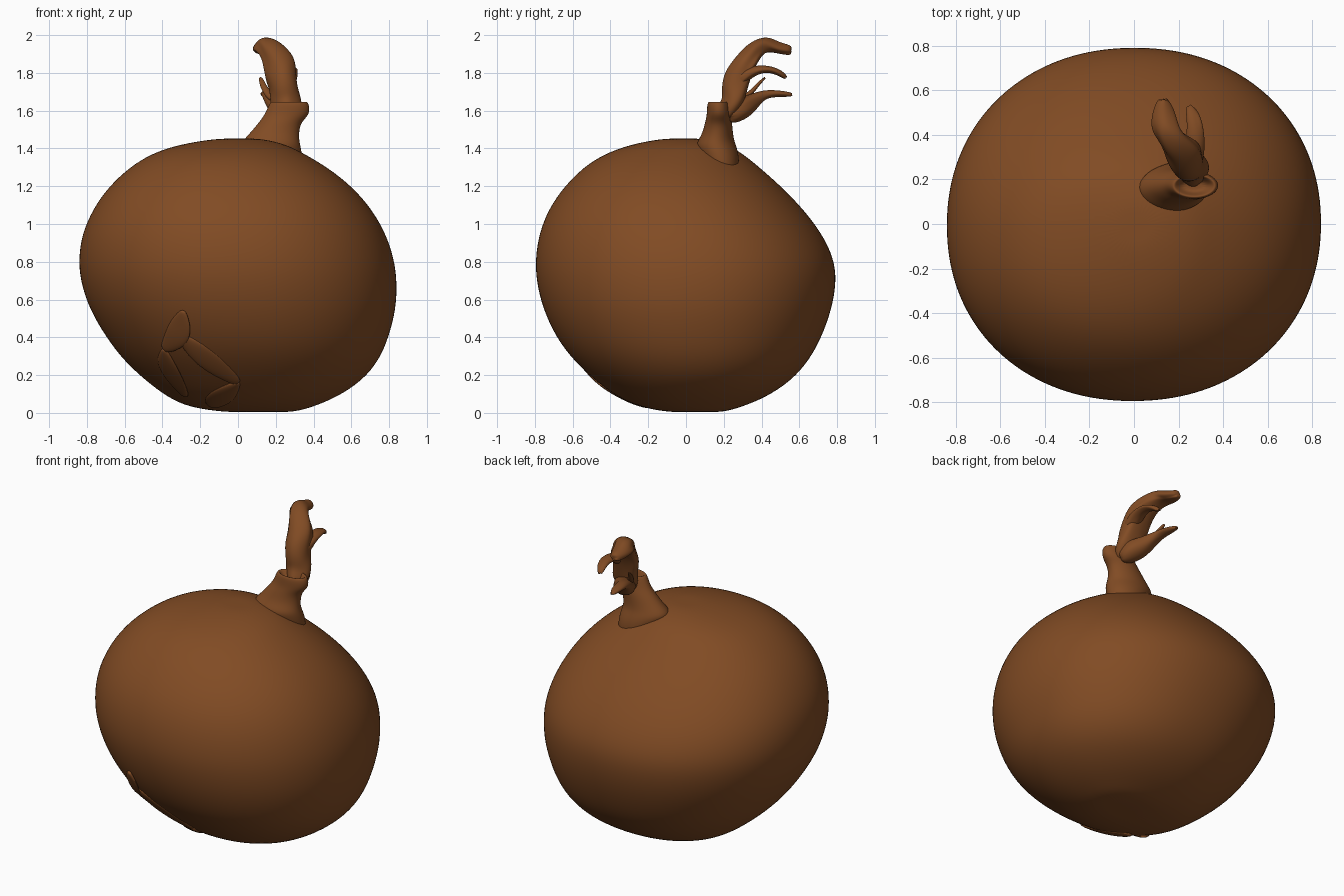
import bpy, bmesh, math, random
from mathutils import Vector

random.seed(4)
skin = bpy.data.materials.new("onion_brown")
skin.diffuse_color = (0.22, 0.071, 0.0175, 1)


def skin_rings(name, rings, levels):
    """Bridge a list of vertex rings, cap both ends and smooth."""
    bm = bmesh.new()
    loops = [[bm.verts.new(p) for p in ring] for ring in rings]
    n = len(loops[0])
    for a, b in zip(loops, loops[1:]):
        for i in range(n):
            j = (i + 1) % n
            bm.faces.new((a[i], a[j], b[j], b[i]))
    caps = [bm.faces.new(loops[0][::-1]), bm.faces.new(loops[-1])]
    bmesh.ops.poke(bm, faces=caps)
    bmesh.ops.recalc_face_normals(bm, faces=bm.faces)
    for f in bm.faces:
        f.smooth = True
    mesh = bpy.data.meshes.new(name)
    bm.to_mesh(mesh)
    bm.free()
    mesh.materials.append(skin)
    ob = bpy.data.objects.new(name, mesh)
    bpy.context.collection.objects.link(ob)
    sub = ob.modifiers.new("smooth", 'SUBSURF')
    sub.levels = sub.render_levels = levels
    return ob


def slices(name, rows, sides, levels, power=2.0):
    """Horizontal oval slices: z, x min, x max, y min, y max."""
    def wave(v):
        return math.copysign(abs(v) ** (2 / power), v)
    rings = []
    for z, x0, x1, y0, y1 in rows:
        rings.append([((x0 + x1) / 2 + (x1 - x0) / 2 * wave(math.cos(t)),
                       (y0 + y1) / 2 + (y1 - y0) / 2 * wave(math.sin(t)), z)
                      for t in (2 * math.pi * i / sides for i in range(sides))])
    return skin_rings(name, rings, levels)


def blade(name, path, side=(1, 0, 0), ragged=0.0, curl=0.0):
    """Flattened tube along a path of x, y, z, half width, half thickness."""
    pts = [Vector(p[:3]) for p in path]
    rings = []
    for k, p in enumerate(path):
        tan = (pts[min(k + 1, len(pts) - 1)] - pts[max(k - 1, 0)]).normalized()
        s = Vector(side)
        s = (s - tan * s.dot(tan)).normalized()
        nrm = tan.cross(s)
        ring = []
        for i in range(12):
            t = 2 * math.pi * i / 12
            c = math.cos(t)
            w = p[3] * (1 + random.uniform(-ragged, ragged))
            ring.append(pts[k] + s * c * w + nrm * (math.sin(t) * p[4] + curl * p[3] * (c * c - 0.5))
                        + tan * random.uniform(-ragged, ragged) * 0.06)
        rings.append(ring)
    return skin_rings(name, rings, 2)


# Bulb, leaning slightly
bulb = [
    (0.004, -0.08, 0.30, -0.10, 0.20), (0.03, -0.26, 0.39, -0.24, 0.29),
    (0.08, -0.37, 0.52, -0.36, 0.42), (0.17, -0.49, 0.66, -0.48, 0.56),
    (0.28, -0.61, 0.75, -0.60, 0.655), (0.40, -0.70, 0.80, -0.69, 0.72),
    (0.55, -0.79, 0.84, -0.76, 0.775), (0.70, -0.838, 0.845, -0.796, 0.80),
    (0.82, -0.847, 0.828, -0.80, 0.785), (0.95, -0.828, 0.785, -0.78, 0.722),
    (1.08, -0.77, 0.71, -0.73, 0.622), (1.20, -0.685, 0.605, -0.645, 0.505),
    (1.30, -0.575, 0.475, -0.545, 0.39), (1.37, -0.465, 0.355, -0.435, 0.305),
    (1.42, -0.32, 0.26, -0.30, 0.22), (1.452, -0.12, 0.13, -0.13, 0.10)]
slices("bulb", bulb, 40, 2, 2.12)

# Neck flaring out of the bulb, with a hollow torn rim
slices("neck", [
    (1.25, 0.12, 0.34, 0.12, 0.28), (1.35, 0.07, 0.345, 0.08, 0.285),
    (1.41, 0.015, 0.335, 0.05, 0.27), (1.44, 0.02, 0.328, 0.06, 0.258),
    (1.48, 0.06, 0.325, 0.085, 0.25), (1.54, 0.11, 0.335, 0.10, 0.245),
    (1.58, 0.14, 0.385, 0.11, 0.24), (1.64, 0.165, 0.378, 0.11, 0.23),
    (1.655, 0.18, 0.36, 0.125, 0.22), (1.60, 0.21, 0.33, 0.14, 0.20)], 16, 2)

# Withered leaves curling backwards
blade("main_leaf", [
    (0.27, 0.20, 1.57, 0.06, 0.05), (0.255, 0.26, 1.64, 0.08, 0.06),
    (0.25, 0.265, 1.71, 0.085, 0.07), (0.235, 0.28, 1.78, 0.09, 0.075),
    (0.22, 0.325, 1.85, 0.095, 0.06), (0.175, 0.37, 1.92, 0.07, 0.05),
    (0.14, 0.425, 1.95, 0.06, 0.045), (0.13, 0.49, 1.925, 0.05, 0.03),
    (0.13, 0.56, 1.915, 0.03, 0.03)], ragged=0.25, curl=0.3)
blade("right_leaf", [
    (0.26, 0.26, 1.74, 0.05, 0.04), (0.275, 0.34, 1.81, 0.05, 0.03),
    (0.275, 0.44, 1.825, 0.035, 0.018), (0.26, 0.50, 1.80, 0.028, 0.018),
    (0.25, 0.525, 1.775, 0.014, 0.012)], ragged=0.2)
blade("low_leaf", [
    (0.29, 0.22, 1.57, 0.05, 0.05), (0.25, 0.28, 1.605, 0.075, 0.065),
    (0.20, 0.34, 1.635, 0.06, 0.05), (0.16, 0.41, 1.69, 0.035, 0.022),
    (0.15, 0.50, 1.69, 0.033, 0.018), (0.14, 0.56, 1.685, 0.014, 0.012)], ragged=0.15)
blade("leaf_shard", [
    (0.19, 0.30, 1.66, 0.03, 0.02), (0.15, 0.35, 1.70, 0.02, 0.012),
    (0.13, 0.38, 1.74, 0.016, 0.01), (0.12, 0.42, 1.775, 0.01, 0.006)], ragged=0.15)


def on_front(x, z):
    """Point on the front of the bulb at a given x and z."""
    for a, b in zip(bulb, bulb[1:]):
        if a[0] <= z <= b[0]:
            f = (z - a[0]) / (b[0] - a[0])
            _, x0, x1, y0, y1 = [u + (v - u) * f for u, v in zip(a, b)]
            c = abs(2 * x - x0 - x1) / (x1 - x0)
            return Vector((x, (y0 + y1) / 2 - (y1 - y0) / 2 * max(0, 1 - c ** 2.12) ** 0.47, z))


# Low skin folds around the root end, lying flat on the bulb
folds = {
    "upper_fold": [(-0.29, 0.54), (-0.30, 0.46), (-0.33, 0.39), (-0.39, 0.335)],
    "long_fold": [(-0.32, 0.42), (-0.22, 0.33), (-0.11, 0.24), (0.0, 0.16)],
    "lower_fold": [(0.0, 0.16), (-0.07, 0.10), (-0.12, 0.06), (-0.14, 0.035)],
    "left_fold": [(-0.39, 0.335), (-0.38, 0.26), (-0.34, 0.18), (-0.28, 0.09)]}
for name, line in folds.items():
    pts = [on_front(x, z) for x, z in line]
    outward = pts[1] - Vector((0, 0, 0.72))
    across = (pts[-1] - pts[0]).cross(outward).normalized()
    blade(name, [(*p, w, 0.013) for p, w in zip(pts, (0.02, 0.07, 0.07, 0.03))], side=across)
